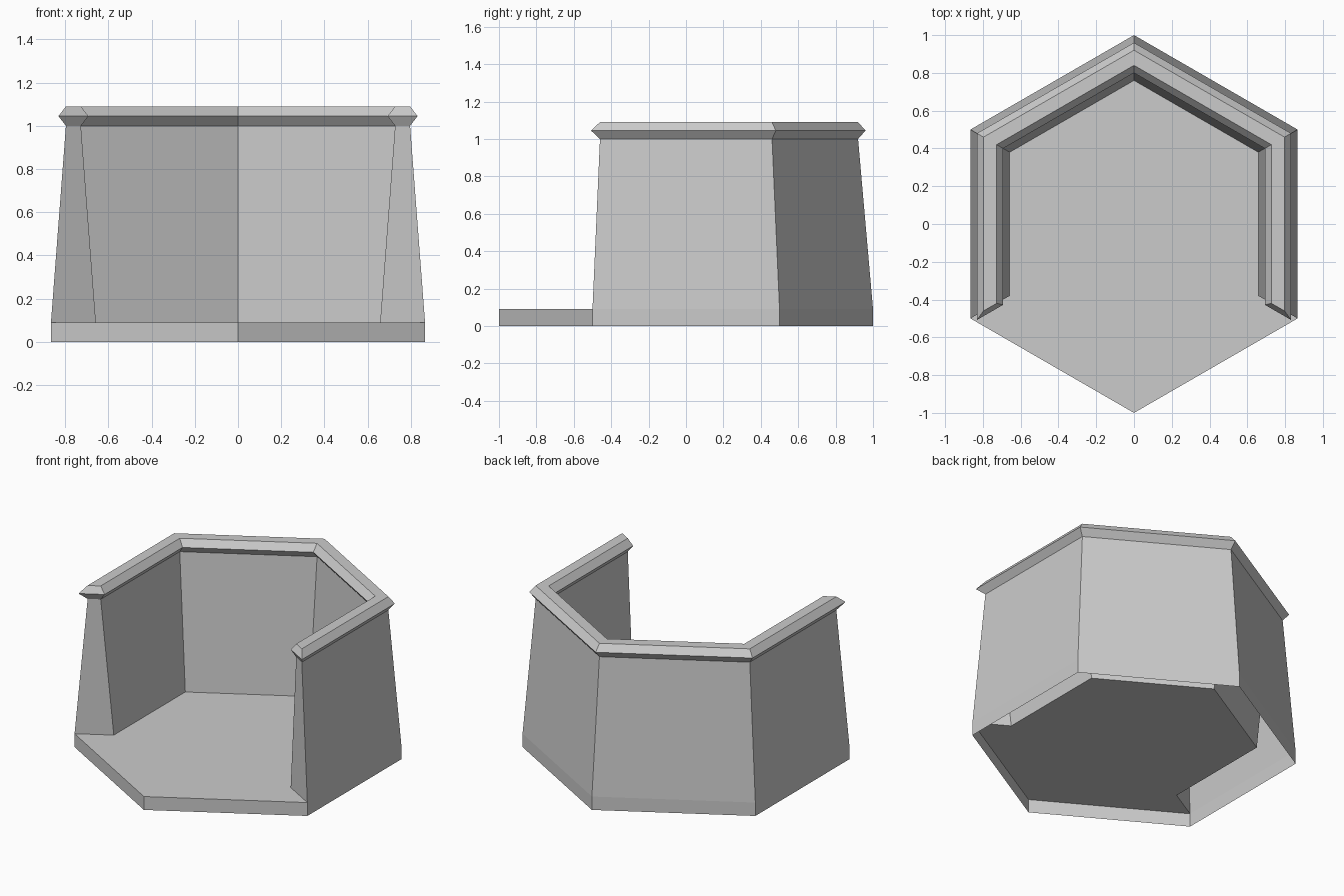
import bpy
from math import sin, cos, radians

if "Cube" in bpy.data.objects:
    bpy.data.objects.remove(bpy.data.objects["Cube"])

STATIONS = [-30, 30, 90, 150, 210]      # hexagon corners carrying the wall
FLOOR_Z, WALL_Z = 0.09, 1.0


def point(r, deg, z, shift=0.0):
    return (r * cos(radians(deg)), r * sin(radians(deg)) - shift, z)


def make_object(name, verts, faces):
    mesh = bpy.data.meshes.new(name)
    mesh.from_pydata(verts, [], faces)
    mesh.update()
    obj = bpy.data.objects.new(name, mesh)
    bpy.context.collection.objects.link(obj)
    return obj


def loft(name, profile):
    """Sweep (radius, z, end_shift) points round the five corners and cap both ends."""
    n, last = len(profile), len(STATIONS) - 1
    verts = [point(r, a, z, s if i in (0, last) else 0)
             for i, a in enumerate(STATIONS) for r, z, s in profile]
    faces = []
    for i in range(last):
        for j in range(n - 1):
            if profile[j][1] == profile[j + 1][1] == WALL_Z:
                continue                # wall is open beneath the rim
            a, b = i * n + j, (i + 1) * n + j
            faces.append((a, b, b + 1, a + 1))
    # end caps join the outer side to the inner side
    for j in range(n // 2 - 1):
        cap = (j, j + 1, n - 2 - j, n - 1 - j)
        faces.append(cap)
        faces.append(tuple(last * n + k for k in reversed(cap)))
    return make_object(name, verts, faces)


# Tapering hollow wall
loft("wall", [(1.0, FLOOR_Z, 0), (0.92, WALL_Z, 0),
              (0.84, WALL_Z, 0), (0.76, FLOOR_Z, 0)])

# Bevelled rim, pointed outward on both sides and at its ends
loft("rim", [(0.92, WALL_Z, 0), (0.96, 1.045, 0.028), (0.92, 1.09, 0),
             (0.84, 1.09, 0), (0.80, 1.045, 0.028), (0.84, WALL_Z, 0)])

# Floor: hexagonal skirt, open below, with a top that stops at the inner wall
corners = [-90] + STATIONS
verts = [point(1, a, z) for z in (0, FLOOR_Z) for a in corners]
verts += [point(0.76, a, FLOOR_Z) for a in STATIONS]
faces = [(i, (i + 1) % 6, (i + 1) % 6 + 6, i + 6) for i in range(6)]
faces.append((6, 7, 12, 13, 14, 15, 16, 11))
make_object("floor", verts, faces)
